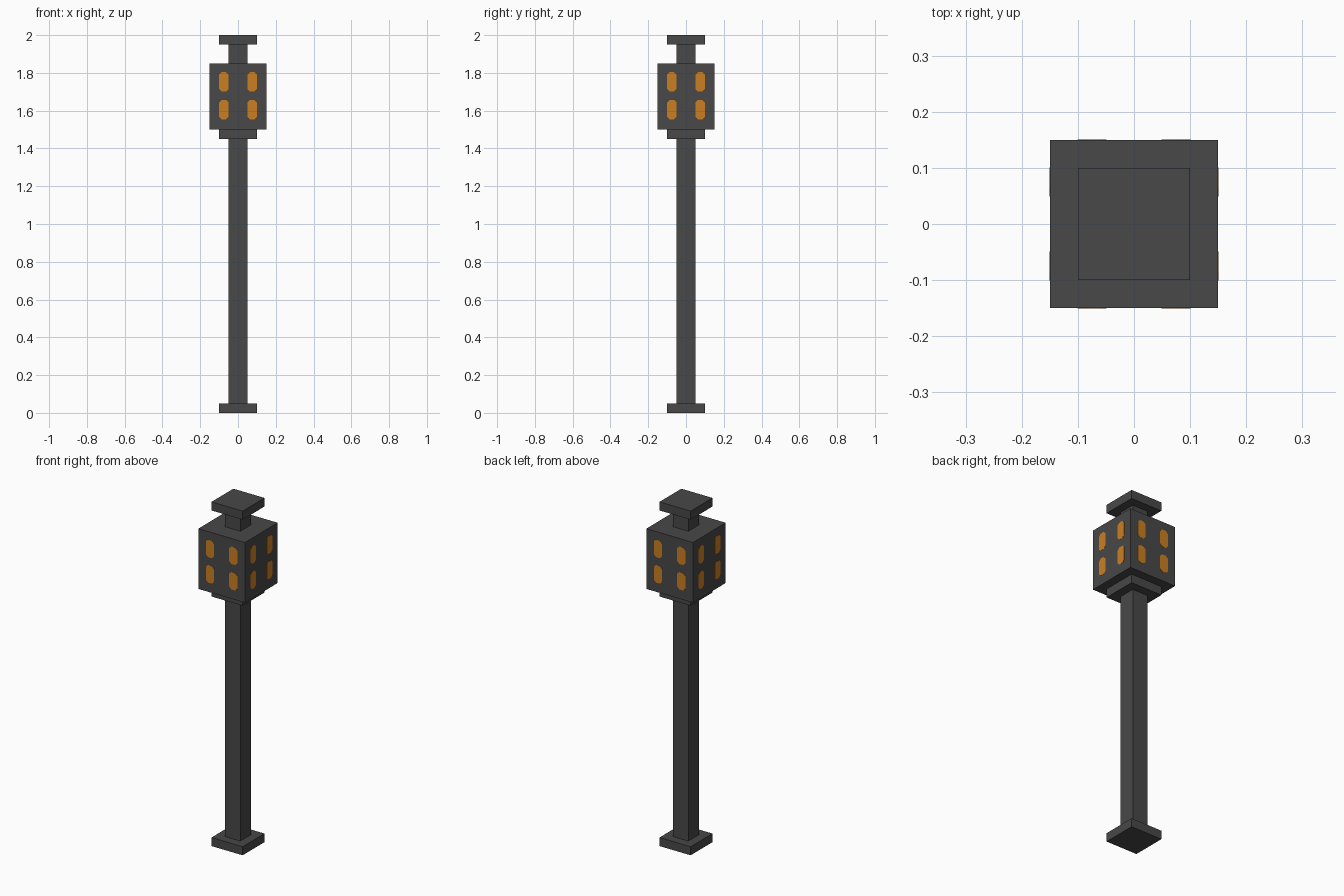
import bpy
import bmesh
import math
from mathutils import Matrix, Vector

cube = bpy.data.objects.get("Cube")
if cube:
    bpy.data.objects.remove(cube, do_unlink=True)


def make_material(name, color):
    mat = bpy.data.materials.new(name)
    mat.use_nodes = True
    mat.diffuse_color = color
    mat.node_tree.nodes["Principled BSDF"].inputs["Base Color"].default_value = color
    return mat


IRON = make_material("dark grey iron", (0.065, 0.065, 0.065, 1))
GLOW = make_material("amber glow", (0.60, 0.21, 0.015, 1))


def add_object(name, bm, mat):
    bmesh.ops.recalc_face_normals(bm, faces=bm.faces)
    mesh = bpy.data.meshes.new(name)
    bm.to_mesh(mesh)
    bm.free()
    mesh.materials.append(mat)
    obj = bpy.data.objects.new(name, mesh)
    bpy.context.collection.objects.link(obj)
    return obj


def square_block(name, half, z0, z1):
    bm = bmesh.new()
    size = Matrix.Diagonal((2 * half, 2 * half, z1 - z0, 1))
    bmesh.ops.create_cube(bm, size=1, matrix=Matrix.Translation((0, 0, (z0 + z1) / 2)) @ size)
    return add_object(name, bm, IRON)


# Stacked square blocks: name, half width, bottom, top
for part in [
    ("base_plate", 0.10, 0.00, 0.05),
    ("post", 0.05, 0.05, 1.45),
    ("collar", 0.10, 1.45, 1.50),
    ("lantern_body", 0.15, 1.50, 1.85),
    ("neck", 0.05, 1.85, 1.95),
    ("cap", 0.10, 1.95, 2.00),
]:
    square_block(*part)

# Window outline: a tall rectangle with clipped corners
W, H, CLIP = 0.026, 0.051, 0.014
outline = [(W - CLIP, -H), (W, -H + CLIP), (W, H - CLIP), (W - CLIP, H),
           (CLIP - W, H), (-W, H - CLIP), (-W, CLIP - H), (CLIP - W, -H)]


def window_side(name, angle):
    """Four thin panes on one lantern side; angle 0 is the front."""
    bm = bmesh.new()
    for x in (-0.075, 0.075):
        for z in (1.605, 1.753):
            face = bm.faces.new([bm.verts.new((x + u, -0.1495, z + v)) for u, v in outline])
            out = bmesh.ops.extrude_face_region(bm, geom=[face])
            verts = [g for g in out["geom"] if isinstance(g, bmesh.types.BMVert)]
            bmesh.ops.translate(bm, verts=verts, vec=Vector((0, -0.0015, 0)))
    bm.transform(Matrix.Rotation(angle, 4, "Z"))
    return add_object(name, bm, GLOW)


for i, side in enumerate(("front", "left", "back", "right")):
    window_side(side + "_windows", i * math.pi / 2)
